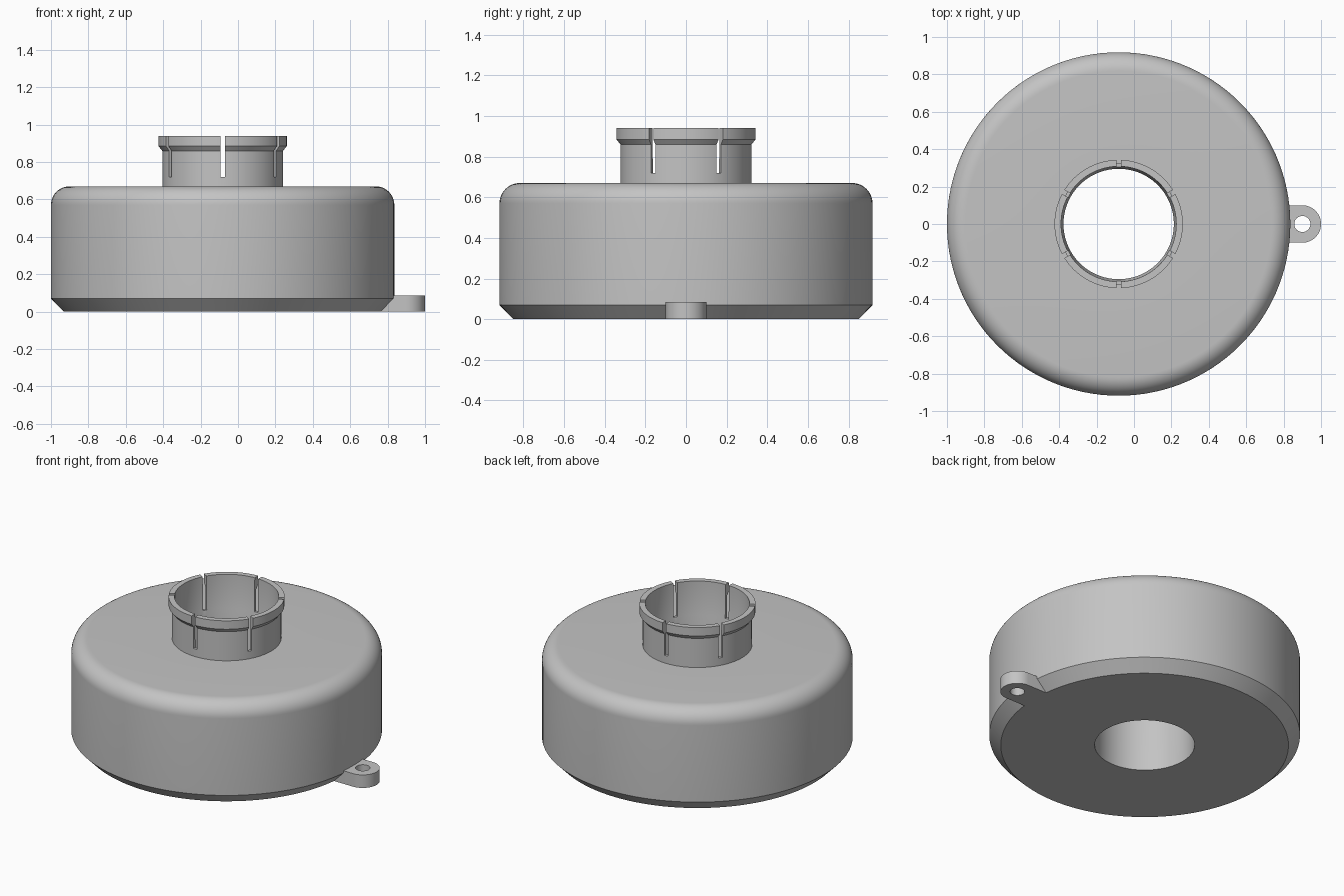
import bpy
import bmesh
from math import sin, cos, pi, radians
from mathutils import Matrix, Vector

if "Cube" in bpy.data.objects:
    bpy.data.objects.remove(bpy.data.objects["Cube"], do_unlink=True)

AXIS_X = -0.082      # centre of the round housing
TAB_X = 0.9          # centre of the tab eye

grey = bpy.data.materials.new("plain_grey")
grey.use_nodes = True
grey.diffuse_color = (0.55, 0.55, 0.55, 1)
grey.node_tree.nodes["Principled BSDF"].inputs["Base Color"].default_value = grey.diffuse_color


def make_object(name, bm):
    bmesh.ops.recalc_face_normals(bm, faces=bm.faces)
    mesh = bpy.data.meshes.new(name)
    bm.to_mesh(mesh)
    bm.free()
    mesh.materials.append(grey)
    obj = bpy.data.objects.new(name, mesh)
    bpy.context.collection.objects.link(obj)
    return obj


def lathe(name, profile, steps=120):
    """Closed (radius, z) profile turned round the housing axis."""
    bm = bmesh.new()
    verts = [bm.verts.new((AXIS_X + r, 0, z)) for r, z in profile]
    edges = [bm.edges.new((a, b)) for a, b in zip(verts, verts[1:] + verts[:1])]
    bmesh.ops.spin(bm, geom=verts + edges, cent=(AXIS_X, 0, 0), axis=(0, 0, 1),
                   angle=2 * pi, steps=steps)
    bmesh.ops.remove_doubles(bm, verts=bm.verts, dist=0.0001)
    return make_object(name, bm)


def prism(name, outline, bottom, top):
    bm = bmesh.new()
    face = bm.faces.new([bm.verts.new((x, y, bottom)) for x, y in outline])
    ext = bmesh.ops.extrude_face_region(bm, geom=[face])
    moved = [v for v in ext["geom"] if isinstance(v, bmesh.types.BMVert)]
    bmesh.ops.translate(bm, verts=moved, vec=(0, 0, top - bottom))
    return make_object(name, bm)


def arc(cx, cy, r, start, end, n):
    return [(cx + r * cos(radians(start + (end - start) * i / n)),
             cy + r * sin(radians(start + (end - start) * i / n))) for i in range(n + 1)]


def subtract(obj, cutter, remove=True):
    mod = obj.modifiers.new("cut", "BOOLEAN")
    mod.operation = "DIFFERENCE"
    mod.solver = "EXACT"
    mod.object = cutter
    bpy.context.view_layer.objects.active = obj
    bpy.ops.object.modifier_apply(modifier=mod.name)
    if remove:
        bpy.data.objects.remove(cutter, do_unlink=True)


def smooth(obj):
    bpy.ops.object.select_all(action="DESELECT")
    obj.select_set(True)
    bpy.context.view_layer.objects.active = obj
    bpy.ops.object.shade_smooth_by_angle(angle=radians(25))


# Housing: chamfered base, rounded shoulder, lipped neck and through bore
profile = [(0.295, 0), (0.85, 0), (0.918, 0.07)]
profile += arc(0.818, 0.57, 0.1, 0, 90, 12)
profile += [(0.323, 0.67), (0.323, 0.86), (0.343, 0.885), (0.343, 0.94),
            (0.308, 0.94), (0.305, 0.72), (0.295, 0.68)]
housing = lathe("housing", profile)

# Mounting tab with rounded end and eye, trimmed to the housing
outline = [(0.7, -0.1)] + arc(TAB_X, 0, 0.1, -90, 90, 32) + [(0.7, 0.1)]
tab = prism("mounting_tab", outline, 0, 0.085)
subtract(tab, prism("eye_cutter", arc(TAB_X, 0, 0.043, 0, 360, 40)[:-1], -0.1, 0.2))
subtract(tab, housing, remove=False)

# Six slots dividing the neck into spring fingers
for angle in (30, 90, 150):
    bm = bmesh.new()
    bmesh.ops.create_cube(bm, size=1)
    bmesh.ops.scale(bm, verts=bm.verts, vec=Vector((1, 0.025, 0.4)))
    bmesh.ops.rotate(bm, verts=bm.verts, matrix=Matrix.Rotation(radians(angle), 3, "Z"))
    bmesh.ops.translate(bm, verts=bm.verts, vec=(AXIS_X, 0, 0.92))
    subtract(housing, make_object("slot_cutter", bm))

smooth(housing)
smooth(tab)
